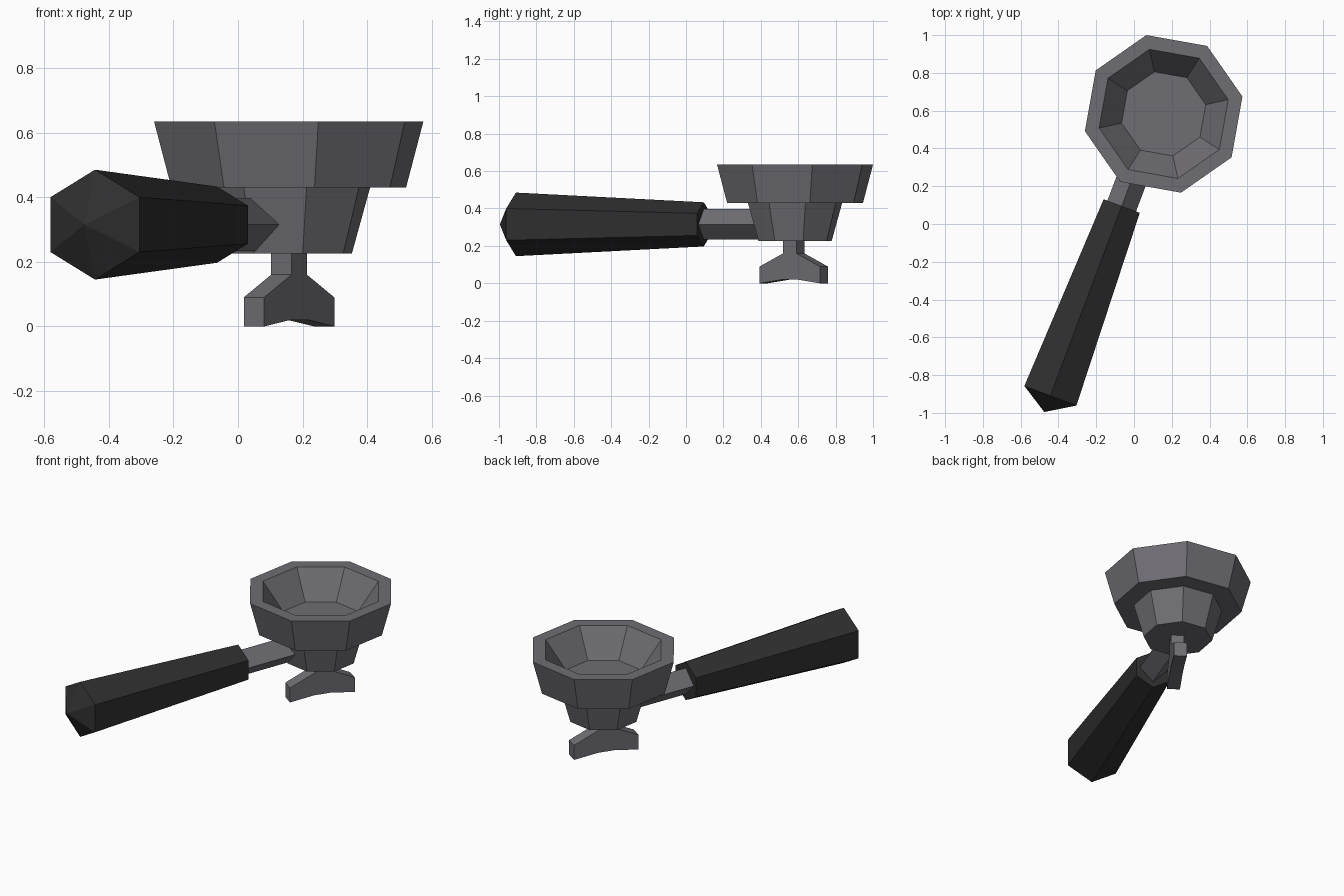
import bpy, bmesh, math
from mathutils import Vector, Matrix

if "Cube" in bpy.data.objects:
    bpy.data.objects.remove(bpy.data.objects["Cube"])


def material(name, colour):
    m = bpy.data.materials.new(name)
    m.diffuse_color = (*colour, 1)
    m.use_nodes = True
    m.node_tree.nodes["Principled BSDF"].inputs["Base Color"].default_value = m.diffuse_color
    return m


steel = material("grey_steel", (0.158, 0.154, 0.172))
black = material("black_grip", (0.028, 0.028, 0.028))


def finish(name, bm, mat):
    bmesh.ops.recalc_face_normals(bm, faces=bm.faces)
    me = bpy.data.meshes.new(name)
    bm.to_mesh(me)
    bm.free()
    me.materials.append(mat)
    ob = bpy.data.objects.new(name, me)
    bpy.context.collection.objects.link(ob)
    return ob


def lathe(name, profile, sides, start, mat, matrix):
    """Revolve (radius, height) points about local z; zero radius makes a tip."""
    bm = bmesh.new()
    rings = []
    for r, h in profile:
        if r == 0:
            rings.append([bm.verts.new(matrix @ Vector((0, 0, h)))])
        else:
            angles = [start + math.tau * i / sides for i in range(sides)]
            rings.append([bm.verts.new(matrix @ Vector((r * math.cos(a), r * math.sin(a), h)))
                          for a in angles])
    for a, b in zip(rings, rings[1:]):
        for i in range(sides):
            j = (i + 1) % sides
            if len(a) == 1:
                bm.faces.new((a[0], b[i], b[j]))
            elif len(b) == 1:
                bm.faces.new((a[i], a[j], b[0]))
            else:
                bm.faces.new((a[i], a[j], b[j], b[i]))
    return finish(name, bm, mat)


# Stepped octagonal filter bowl with a hollow top
bowl_at = Matrix.Translation((0.157, 0.583, 0))
lathe("filter_bowl",
      [(0, 0.225), (0.2, 0.225), (0.258, 0.43), (0.372, 0.43), (0.427, 0.635),
       (0.35, 0.635), (0.228, 0.47), (0, 0.47)],
      8, math.radians(12.4), steel, bowl_at)

# Handle axis: local z runs from the grip's front towards its butt, local x is up
axis = Vector((-0.352, -0.936, 0)).normalized()
up = Vector((0, 0, 1))
side = axis.cross(up)
frame = Matrix((up, side, axis)).transposed()
# keep a right-handed frame
if frame.determinant() < 0:
    frame = Matrix((up, -side, axis)).transposed()
handle_at = Matrix.Translation((-0.065, 0.095, 0.315)) @ frame.to_4x4()

# Hexagonal tapering grip with a shallow pointed butt
lathe("handle_grip", [(0, 0), (0.118, 0), (0.17, 1.073), (0, 1.165)], 6, 0, black, handle_at)

# Diamond-section neck joining the grip to the bowl
lathe("handle_neck", [(0, -0.4), (0.081, -0.4), (0.081, 0.03), (0, 0.03)], 4, 0, steel, handle_at)

# Twin spout: mirrored flat profile, extruded to a plate
half = [(0.043, 0.23), (0.043, 0.16), (0.194, 0.09), (0.194, 0), (0.05, 0.02)]
outline = half + [(-s, z) for s, z in reversed(half)]
spout_at = Matrix.Translation((0.158, 0.576, 0)) @ Matrix.Rotation(math.radians(56), 4, 'Z')
bm = bmesh.new()
face = bm.faces.new([bm.verts.new((s, -0.038, z)) for s, z in outline])
new = bmesh.ops.extrude_face_region(bm, geom=[face])["geom"]
bmesh.ops.translate(bm, vec=(0, 0.076, 0),
                    verts=[v for v in new if isinstance(v, bmesh.types.BMVert)])
bmesh.ops.transform(bm, matrix=spout_at, verts=bm.verts)
finish("twin_spout", bm, steel)
